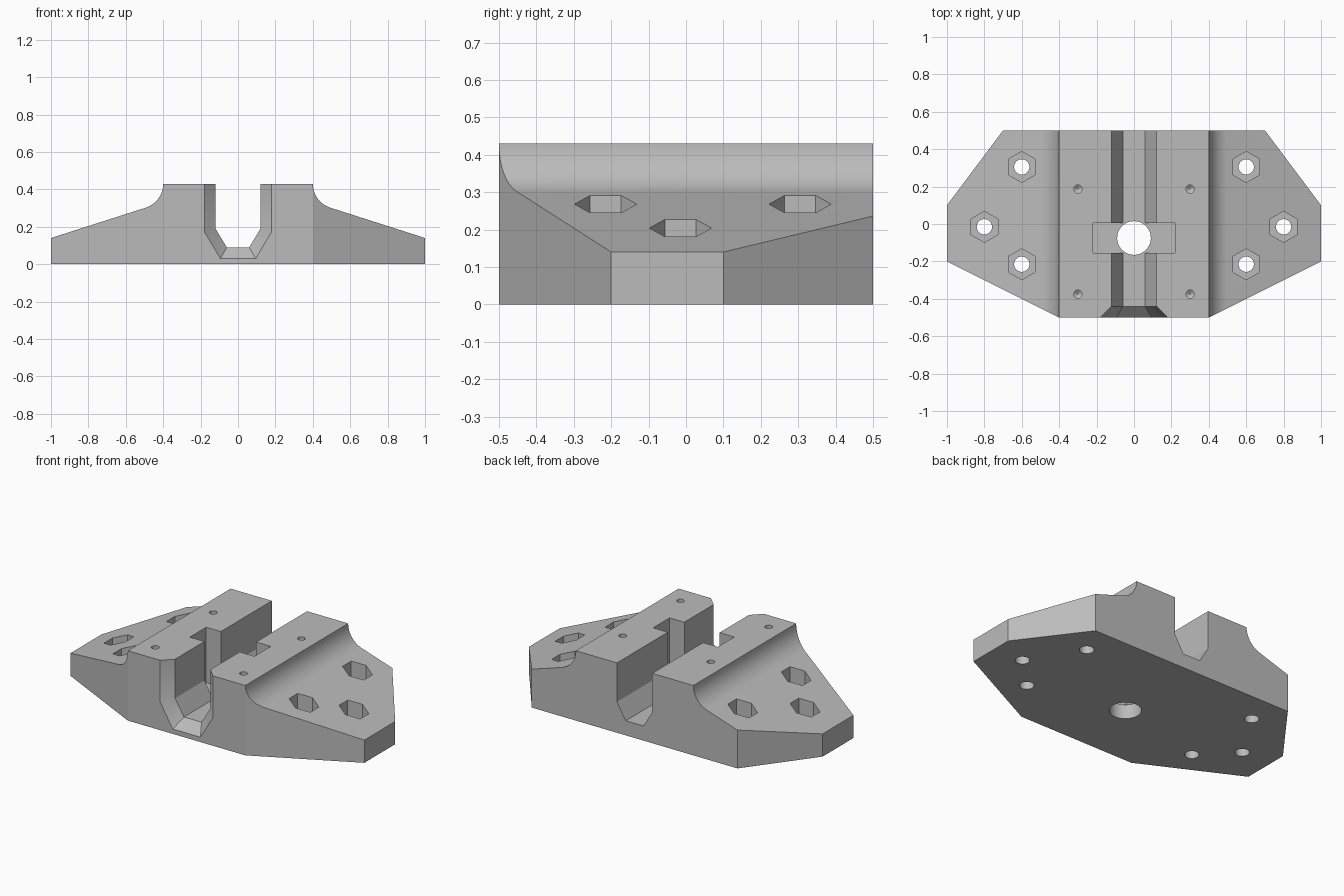
import bpy, bmesh
from math import sin, cos, radians, pi

cube = bpy.data.objects.get("Cube")
if cube:
    bpy.data.objects.remove(cube, do_unlink=True)

gray = bpy.data.materials.new("plain_gray")
gray.use_nodes = True
color = (0.50, 0.50, 0.50, 1)
gray.diffuse_color = color
gray.node_tree.nodes["Principled BSDF"].inputs["Base Color"].default_value = color


def loft(name, rings):
    """Closed solid through a series of matching point rings."""
    bm = bmesh.new()
    loops = [[bm.verts.new(p) for p in ring] for ring in rings]
    n = len(loops[0])
    for a, b in zip(loops, loops[1:]):
        for i in range(n):
            j = (i + 1) % n
            bm.faces.new((a[i], a[j], b[j], b[i]))
    bm.faces.new(loops[0])
    bm.faces.new(loops[-1])
    bmesh.ops.recalc_face_normals(bm, faces=bm.faces)
    mesh = bpy.data.meshes.new(name)
    bm.to_mesh(mesh)
    bm.free()
    mesh.materials.append(gray)
    obj = bpy.data.objects.new(name, mesh)
    bpy.context.scene.collection.objects.link(obj)
    return obj


def mirrored(half):
    """Complete a right-half outline with its mirror image."""
    return half + [(-x, y) for x, y in reversed(half)]


def drill(name, x, y, steps, sides=32):
    """Vertical round or hexagonal cutter from (radius, height) steps."""
    turns = [2 * pi * i / sides + pi / 2 for i in range(sides)]
    return loft(name, [[(x + r * cos(t), y + r * sin(t), z) for t in turns]
                       for r, z in steps])


def combine(obj, tool, operation="DIFFERENCE"):
    mod = obj.modifiers.new(tool.name, "BOOLEAN")
    mod.operation = operation
    mod.solver = "EXACT"
    mod.object = tool
    bpy.context.view_layer.objects.active = obj
    bpy.ops.object.modifier_apply(modifier=mod.name)
    bpy.data.objects.remove(tool, do_unlink=True)


# Body profile: sloping wings, concave fillets and a raised centre
R = 0.134
fillet = [(0.4 + R + R * cos(radians(a)), 0.43 + R * sin(radians(a)))
          for a in [252.3 - 72.3 * i / 16 for i in range(17)]]
profile = mirrored([(1.1, 0), (1.1, 0.108)] + fillet)
block = loft("mounting_block", [[(x, y, z) for x, z in profile] for y in (-0.7, 0.7)])

# Trim to the eight-sided plan
plan = mirrored([(0.4, -0.5), (1, -0.2), (1, 0.1), (0.7, 0.5)])
combine(block, loft("plan_trim", [[(x, y, z) for x, y in plan] for z in (-0.2, 0.8)]),
        "INTERSECT")


# Lengthwise channel with a flared front mouth
def channel_ring(y, d):
    half = [(0.06 + 0.566 * d, 0.09 - d), (0.12 + d, 0.19 - 0.28 * d), (0.12 + d, 0.6)]
    return [(x, y, z) for x, z in mirrored(half)]


combine(block, loft("channel", [channel_ring(-0.52, 0.08), channel_ring(-0.44, 0),
                                channel_ring(0.6, 0)]))

# Cross slot and the central through hole
slot = [(-0.22, -0.155), (0.22, -0.155), (0.22, 0.005), (-0.22, 0.005)]
combine(block, loft("cross_slot", [[(x, y, z) for x, y in slot] for z in (0.089, 0.7)]))
combine(block, drill("centre_hole", 0, -0.075, [(0.09, -0.1), (0.09, 0.3)], 48))

for side in (-1, 1):
    # Bolt holes with hexagonal nut pockets
    for x, y in ((0.6, 0.305), (0.6, -0.215), (0.8, -0.015)):
        combine(block, drill("nut_pocket", side * x, y, [(0.083, 0.09), (0.083, 0.5)], 6))
        combine(block, drill("bolt_hole", side * x, y, [(0.041, -0.1), (0.041, 0.2)]))
    # Small blind holes with pointed ends
    for y in (0.187, -0.375):
        combine(block, drill("pilot_hole", side * 0.3, y,
                             [(0.001, 0.2), (0.022, 0.215), (0.022, 0.6)], 24))

# Smooth the curved surfaces, keep edges crisp
bpy.ops.object.select_all(action="DESELECT")
block.select_set(True)
bpy.context.view_layer.objects.active = block
bpy.ops.object.shade_smooth_by_angle(angle=radians(25))
